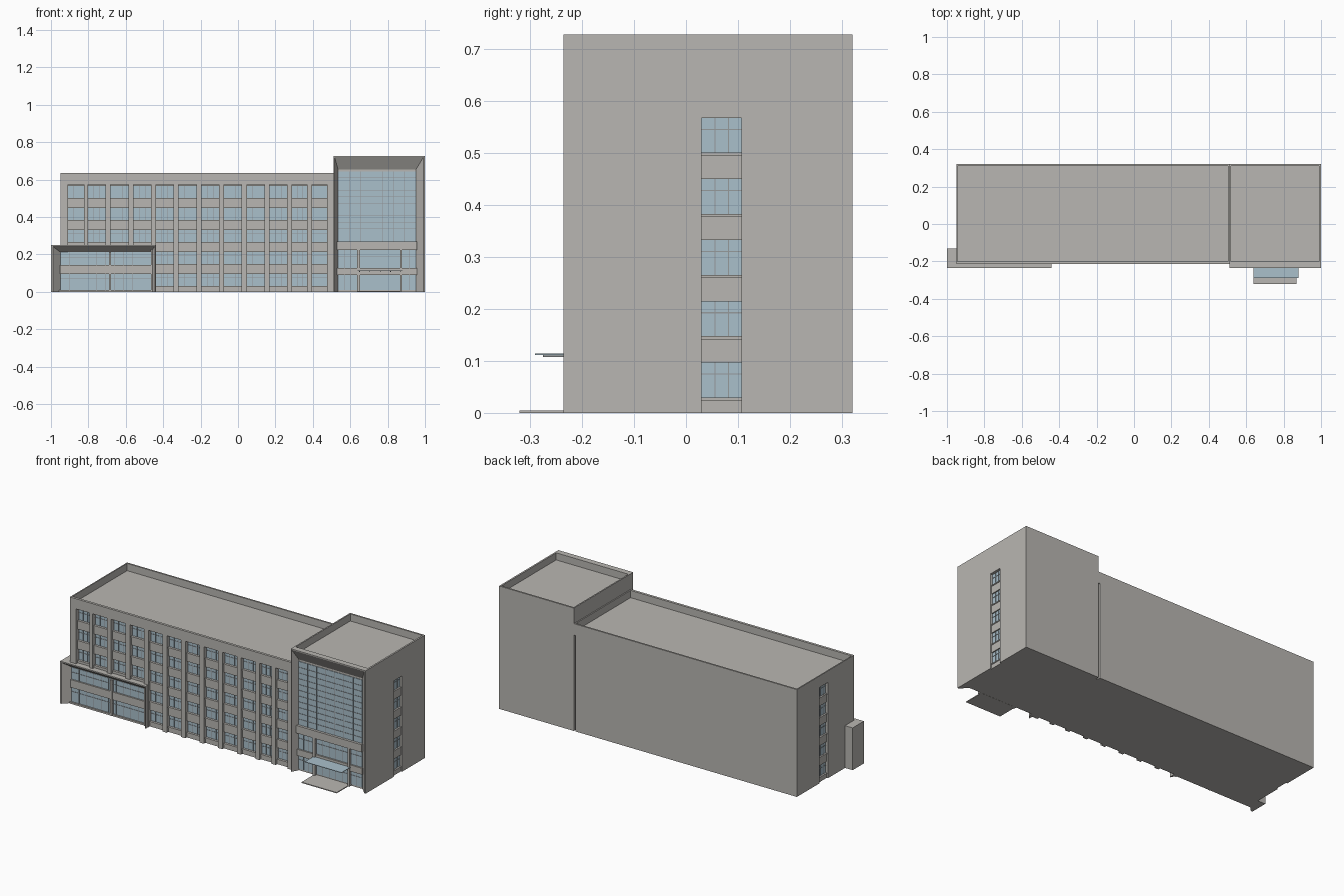
import bpy, bmesh

if "Cube" in bpy.data.objects:
    bpy.data.objects.remove(bpy.data.objects["Cube"])

def material(name, rgb):
    m = bpy.data.materials.new(name)
    m.diffuse_color = (*rgb, 1)
    m.use_nodes = True
    m.node_tree.nodes["Principled BSDF"].inputs["Base Color"].default_value = m.diffuse_color
    return m

WALL = material("warm grey wall", (0.485, 0.47, 0.445))
GLASS = material("pale blue glass", (0.40, 0.525, 0.60))
FRAME = material("grey window frame", (0.30, 0.32, 0.33))

parts = {}  # part name -> (bmesh, material)

def hexa(bm, a, b):
    """Solid between two matching four-point rings."""
    va, vb = [bm.verts.new(p) for p in a], [bm.verts.new(p) for p in b]
    bm.faces.new(va)
    bm.faces.new(vb[::-1])
    for i in range(4):
        j = (i + 1) % 4
        bm.faces.new((va[j], va[i], vb[i], vb[j]))

def box(name, mat, x, y, z):
    bm = parts.setdefault(name, (bmesh.new(), mat))[0]
    ring = lambda h: [(x[0], y[0], h), (x[0], y[1], h), (x[1], y[1], h), (x[1], y[0], h)]
    hexa(bm, ring(z[0]), ring(z[1]))

def make(name, bm, mat):
    bmesh.ops.recalc_face_normals(bm, faces=bm.faces[:])
    me = bpy.data.meshes.new(name)
    bm.to_mesh(me)
    bm.free()
    me.materials.append(mat)
    ob = bpy.data.objects.new(name, me)
    bpy.context.collection.objects.link(ob)
    return ob

def box_cutter(x, y, z):
    bm = bmesh.new()
    ring = lambda h: [(x[0], y[0], h), (x[0], y[1], h), (x[1], y[1], h), (x[1], y[0], h)]
    hexa(bm, ring(z[0]), ring(z[1]))
    return make("cutter", bm, WALL)

def splay_cutter(outer, inner, y0, y1):
    """Portal recess narrowing from outer (x0, x1, top) to inner, run past the front."""
    bm = bmesh.new()
    ext = [o + (o - i) * 0.25 for o, i in zip(outer, inner)]
    ring = lambda r, y: [(r[0], y, -0.02), (r[1], y, -0.02), (r[1], y, r[2]), (r[0], y, r[2])]
    hexa(bm, ring(ext, y0 - (y1 - y0) * 0.25), ring(inner, y1))
    return make("cutter", bm, WALL)

def carved(name, x, y, z, cutters):
    ob = box_cutter(x, y, z)
    ob.name = name
    bpy.context.view_layer.objects.active = ob
    for c in cutters:
        m = ob.modifiers.new("cut", 'BOOLEAN')
        m.operation, m.solver, m.object = 'DIFFERENCE', 'EXACT', c
        bpy.ops.object.modifier_apply(modifier=m.name)
        bpy.data.objects.remove(c)

def on_face(face, name, mat, u, z, d):
    """Box on a wall: u along the wall, d outwards from the wall plane."""
    axis, plane, sign = face
    w = sorted((plane + sign * d[0], plane + sign * d[1]))
    if axis == 'y':
        box(name, mat, u, w, z)
    else:
        box(name, mat, w, u, z)

def window(face, prefix, u, z, cols, rows, d=0.003):
    """Glass plate with thin bars; rows are fractions of the height."""
    on_face(face, prefix + "_glass", GLASS, u, z, (-0.002, d))
    t = 0.001
    for k in range(1, cols):
        c = u[0] + (u[1] - u[0]) * k / cols
        on_face(face, prefix + "_bars", FRAME, (c - t, c + t), z, (0, d + 0.002))
    for f in rows:
        c = z[0] + (z[1] - z[0]) * f
        on_face(face, prefix + "_bars", FRAME, u, (c - t, c + t), (0, d + 0.002))

FLOORS = [(0.028 + 0.1175 * i, 0.097 + 0.1175 * i) for i in range(5)]
TOP = 0.575
STRIP = (0.03, 0.107)

# main block: roof tray, front recess, room for the portal, side strip, back slot
carved("main_block", (-0.95, 0.51), (-0.215, 0.32), (0, 0.635), [
    box_cutter((-0.943, 0.503), (-0.2, 0.31), (0.592, 0.7)),
    box_cutter((-0.91, 0.476), (-0.3, -0.185), (-0.02, TOP)),
    box_cutter((-1.1, -0.445), (-0.3, -0.185), (-0.02, 0.245)),
    box_cutter((-1.1, -0.932), STRIP, (-0.02, 0.567)),
    box_cutter((0.5, 0.6), (0.3, 0.4), (-0.02, 0.567))])

# tower: roof tray, splayed front recess, side strip
carved("tower", (0.51, 1.0), (-0.235, 0.32), (0, 0.727), [
    box_cutter((0.518, 0.99), (-0.2, 0.31), (0.685, 0.8)),
    splay_cutter((0.516, 0.992, 0.721), (0.535, 0.952, 0.655), -0.235, -0.195),
    box_cutter((0.982, 1.1), STRIP, (-0.02, 0.567))])

# low portal wrapping the left front corner
carved("portal", (-1.0, -0.44), (-0.235, -0.13), (0, 0.25), [
    splay_cutter((-0.99, -0.445, 0.243), (-0.95, -0.465, 0.213), -0.235, -0.195)])

# main facade: windows, spandrels, projecting piers
front = ('y', -0.185, -1)
cols = [(-0.91, -0.824)]
cols += [(-0.802 + 0.1213 * i, -0.708 + 0.1213 * i) for i in range(9)]
cols += [(0.289, 0.37), (0.396, 0.476)]
for i, (z0, z1) in enumerate(FLOORS):
    left = -0.44 if i < 2 else -0.91
    below = FLOORS[i - 1][1] if i else 0
    on_face(front, "facade_spandrels", WALL, (left, 0.476), (below, z0), (-0.002, 0.014))
    for c in cols:
        if c[0] >= left - 0.01:
            window(front, "facade", c, (z0, z1), 3, [0.68])
            on_face(front, "facade_sills", WALL, c, (z0 - 0.004, z0 + 0.003), (0, 0.017))
on_face(front, "facade_spandrels", WALL, (-0.91, 0.476), (0.567, TOP), (-0.002, 0.014))
for a, b in zip(cols, cols[1:]):
    base = 0.245 if b[0] < -0.44 else 0
    on_face(front, "facade_piers", WALL, (a[1], b[0]), (base, TOP), (-0.002, 0.028))

# side window strips on both ends
for face in (('x', 0.982, 1), ('x', -0.932, -1)):
    for i, (z0, z1) in enumerate(FLOORS):
        below = FLOORS[i - 1][1] if i else 0
        window(face, "side", STRIP, (z0, z1), 3, [0.68])
        on_face(face, "side_spandrels", WALL, STRIP, (below, z0 - 0.004), (-0.002, 0.01))
        on_face(face, "side_sills", WALL, STRIP, (z0 - 0.004, z0 + 0.002), (-0.002, 0.013))

# portal glazing
recess = ('y', -0.195, -1)
window(recess, "portal", (-0.95, -0.465), (0.01, 0.097), 10, [0.7])
window(recess, "portal", (-0.95, -0.465), (0.143, 0.213), 10, [0.6])
on_face(recess, "portal_band", WALL, (-0.952, -0.463), (0.097, 0.143), (-0.002, 0.012))
on_face(recess, "portal_band", WALL, (-0.958, -0.459), (0, 0.01), (-0.002, 0.012))
on_face(recess, "portal_post", WALL, (-0.69, -0.678), (0, 0.213), (-0.002, 0.014))

# tower curtain wall above, shopfront glazing below
window(recess, "tower", (0.535, 0.952), (0.27, 0.645), 7, [k / 11 for k in range(1, 11)])
on_face(recess, "tower_band", WALL, (0.53, 0.957), (0.225, 0.27), (-0.002, 0.018))
on_face(recess, "tower_band", WALL, (0.53, 0.957), (0.09, 0.128), (-0.002, 0.012))
for u, n in (((0.535, 0.636), 3), ((0.652, 0.866), 5), ((0.878, 0.952), 2)):
    window(recess, "tower", u, (0.128, 0.225), n, [0.65])
    window(recess, "tower", u, (0.01, 0.09), n, [0.7])
for u in ((0.636, 0.652), (0.866, 0.878)):
    on_face(recess, "tower_piers", WALL, u, (0, 0.225), (-0.002, 0.018))

# entrance canopy with brackets, and step
box("canopy_glass", GLASS, (0.64, 0.88), (-0.29, -0.196), (0.111, 0.114))
for x in (0.65, 0.705, 0.76, 0.815, 0.87):
    box("canopy_brackets", FRAME, (x - 0.002, x + 0.002), (-0.275, -0.196), (0.107, 0.111))
box("entrance_step", WALL, (0.64, 0.87), (-0.32, -0.196), (0, 0.005))

for name, (bm, mat) in parts.items():
    make(name, bm, mat)
